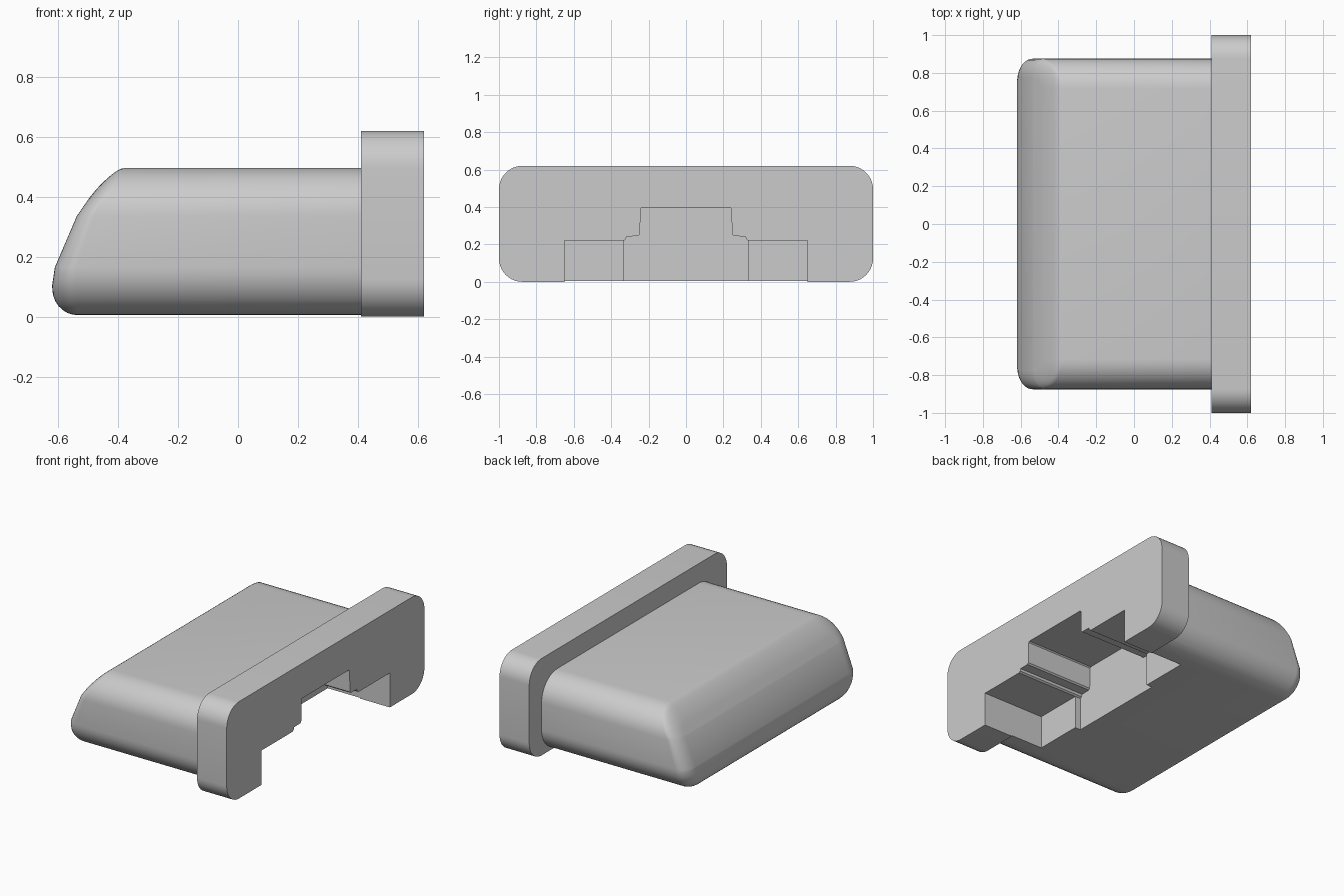
import bpy, bmesh, math

if "Cube" in bpy.data.objects:
    bpy.data.objects.remove(bpy.data.objects["Cube"], do_unlink=True)

grey = bpy.data.materials.new("light grey")
grey.use_nodes = True
grey.diffuse_color = (0.6, 0.6, 0.6, 1)
grey.node_tree.nodes["Principled BSDF"].inputs["Base Color"].default_value = (0.6, 0.6, 0.6, 1)


def finish(bm, name):
    bmesh.ops.recalc_face_normals(bm, faces=bm.faces)
    me = bpy.data.meshes.new(name)
    bm.to_mesh(me)
    bm.free()
    me.materials.append(grey)
    ob = bpy.data.objects.new(name, me)
    bpy.context.collection.objects.link(ob)
    return ob


def rounded_rect(hy, z0, z1, r, steps=10):
    """Symmetric (y, z) outline: right side bottom to top, then left side top to bottom."""
    half = []
    for cz, start in ((z0 + r, -90), (z1 - r, 0)):
        for i in range(steps + 1):
            a = math.radians(start + 90 * i / steps)
            half.append((hy - r + r * math.cos(a), cz + r * math.sin(a)))
    return half + [(-y, z) for y, z in reversed(half)]


def prism(name, outline, x0, x1):
    bm = bmesh.new()
    a, b = [[bm.verts.new((x, y, z)) for y, z in outline] for x in (x0, x1)]
    n = len(outline)
    for i in range(n):
        j = (i + 1) % n
        bm.faces.new((a[i], a[j], b[j], b[i]))
    bm.faces.new(a)
    bm.faces.new(b)
    return finish(bm, name)


# Slanted nose: x position for each height
NOSE = [(0.0, -0.625), (0.105, -0.62), (0.165, -0.611), (0.335, -0.538), (0.395, -0.497), (0.5, -0.418)]


def nose_x(z):
    for (za, xa), (zb, xb) in zip(NOSE, NOSE[1:]):
        if z <= zb:
            return xa + (xb - xa) * (z - za) / (zb - za)
    return NOSE[-1][1]


def make_body():
    bm = bmesh.new()
    hy, z0, z1, r, fillet, steps = 0.875, 0.005, 0.495, 0.16, 0.1, 8
    outline = rounded_rect(hy, z0, z1, r)
    rings = [[bm.verts.new((0.5, y, z)) for y, z in outline]]
    # Rounded rim: shrink the section while it moves out to the nose surface
    for k in range(steps + 1):
        t = math.pi / 2 * k / steps
        d = fillet * (1 - math.cos(t))
        ring = []
        for y, z in rounded_rect(hy - d, z0 + d, z1 - d, r - d):
            back = 0.09 - 0.05 * (z - z0) / (z1 - z0)
            ring.append(bm.verts.new((nose_x(z) + back * (1 - math.sin(t)), y, z)))
        rings.append(ring)
    n = len(outline)
    for a, b in zip(rings, rings[1:]):
        for i in range(n):
            j = (i + 1) % n
            bm.faces.new((a[i], a[j], b[j], b[i]))
    bm.faces.new(rings[0])
    # Nose face in horizontal strips
    e = rings[-1]
    for i in range(n // 2 - 1):
        bm.faces.new((e[i], e[i + 1], e[n - 2 - i], e[n - 1 - i]))
    return finish(bm, "plug_body")


def boolean(ob, other, op):
    m = ob.modifiers.new(op.lower(), 'BOOLEAN')
    m.object, m.operation, m.solver = other, op, 'EXACT'
    bpy.context.view_layer.objects.active = ob
    bpy.ops.object.modifier_apply(modifier=m.name)
    bpy.data.objects.remove(other, do_unlink=True)


# Body joined to the end flange
body = make_body()
flange = prism("end_flange", rounded_rect(1.0, 0.0, 0.62, 0.125), 0.41, 0.62)
boolean(body, flange, 'UNION')

# Wide shallow recess, then the stepped, slightly deeper centre recess
wide = prism("wide_cutter", [(0.65, -0.1), (0.65, 0.22), (-0.65, 0.22), (-0.65, -0.1)], 0.18, 0.8)
side = [(0.333, -0.2), (0.333, 0.22), (0.322, 0.228), (0.318, 0.243), (0.255, 0.244),
        (0.246, 0.253), (0.243, 0.39), (0.236, 0.397)]
centre = prism("centre_cutter", side + [(-y, z) for y, z in reversed(side)], 0.14, 0.9)
for cutter in (wide, centre):
    cutter.hide_render = True
    boolean(body, cutter, 'DIFFERENCE')
body.name = "plug_shell"

# Smooth rounded surfaces, sharp edges kept
bpy.ops.object.select_all(action='DESELECT')
body.select_set(True)
bpy.context.view_layer.objects.active = body
bpy.ops.object.shade_smooth_by_angle(angle=math.radians(22))
